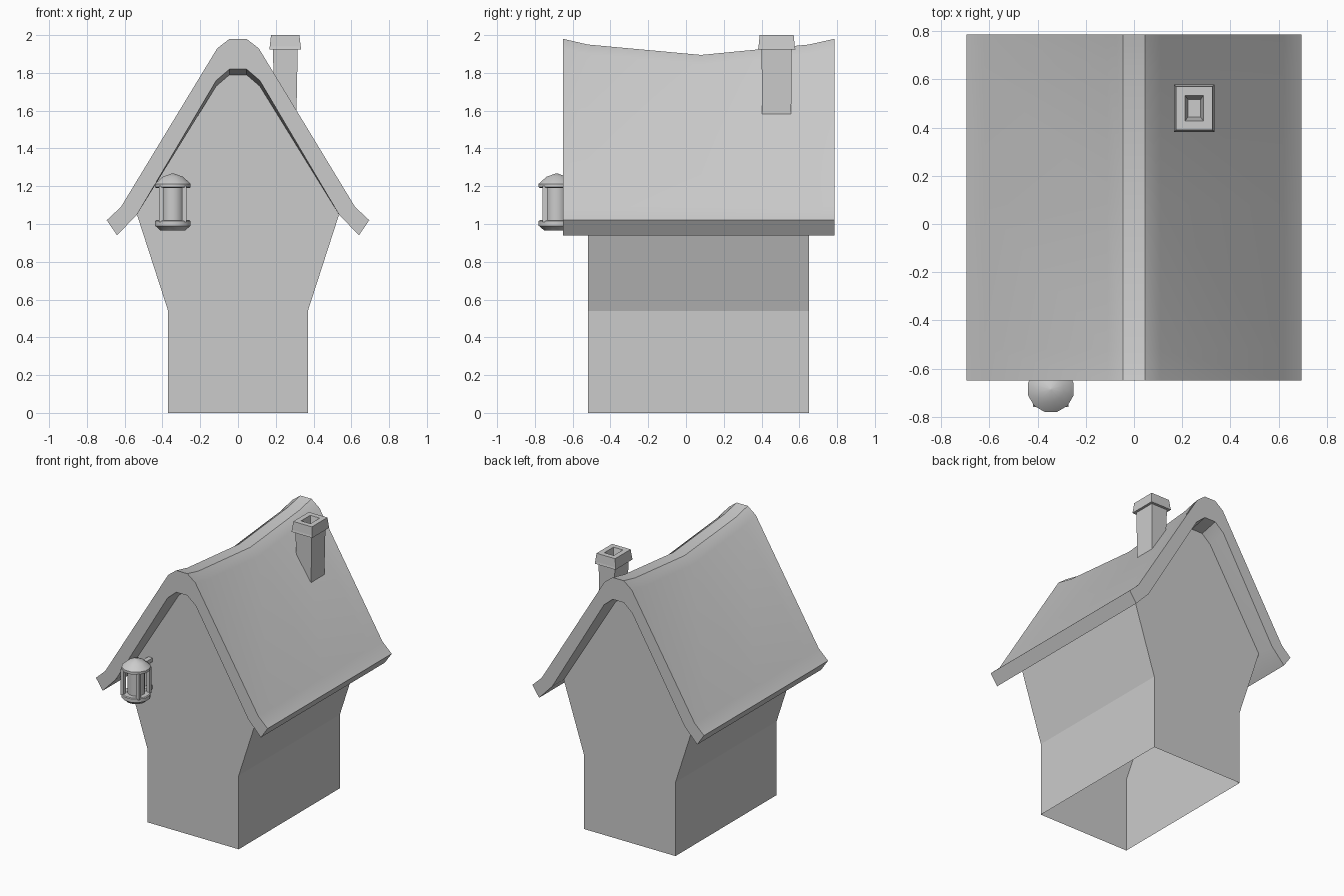
import bpy, bmesh
from math import pi, cos, sin, radians

if "Cube" in bpy.data.objects:
    bpy.data.objects.remove(bpy.data.objects["Cube"])


def loft(name, rings, caps=(True, True), smooth=None):
    """Skin a stack of closed point loops, optionally capping the ends."""
    bm = bmesh.new()
    loops = [[bm.verts.new(p) for p in ring] for ring in rings]
    for a, b in zip(loops, loops[1:]):
        n = len(a)
        for i in range(n):
            j = (i + 1) % n
            bm.faces.new((a[i], a[j], b[j], b[i]))
    for loop, cap in zip((loops[0], loops[-1]), caps):
        if cap:
            bm.faces.new(loop)
    bmesh.ops.recalc_face_normals(bm, faces=bm.faces)
    mesh = bpy.data.meshes.new(name)
    bm.to_mesh(mesh)
    bm.free()
    ob = bpy.data.objects.new(name, mesh)
    bpy.context.collection.objects.link(ob)
    if smooth:
        bpy.ops.object.select_all(action='DESELECT')
        ob.select_set(True)
        bpy.context.view_layer.objects.active = ob
        bpy.ops.object.shade_smooth_by_angle(angle=radians(smooth))
    return ob


def mirror(half):
    """Right-hand profile, listed upward, completed with its left half."""
    return half + [(-x, z) for x, z in reversed(half)]


def rect(cx, cy, hx, hy, z):
    return [(cx + sx * hx, cy + sy * hy, z)
            for sx, sy in ((-1, -1), (1, -1), (1, 1), (-1, 1))]


def circle(cx, cy, r, z, n=12):
    return [(cx + r * cos(2 * pi * (i + .5) / n),
             cy + r * sin(2 * pi * (i + .5) / n), z) for i in range(n)]


# House walls: flared section with gables, open underneath
walls = mirror([(.37, 0), (.37, .54), (.535, 1.05), (.115, 1.73), (.045, 1.79)])
house = loft("house_walls", [[(x, y, z) for x, z in walls] for y in (-.52, .65)])
bm = bmesh.new()
bm.from_mesh(house.data)
hidden = [f for f in bm.faces if len(f.verts) == 4 and
          (f.calc_center_median().z < .01 or f.calc_center_median().z > 1.1)]
bmesh.ops.delete(bm, geom=hidden, context='FACES')
bm.to_mesh(house.data)
bm.free()

# Roof: thick bent slab with a sagging ridge and straight eaves
outer = mirror([(.695, 1.02), (.62, 1.09), (.11, 1.93), (.045, 1.98)])
inner = mirror([(.64, .94), (.535, 1.05), (.115, 1.76), (.045, 1.82)])
section = outer + inner[::-1]
stations = [(-.65, 0), (-.52, .03), (.08, .085), (.65, .03), (.785, 0)]
loft("roof", [[(x, y, z - (sag if abs(x) < .2 else 0)) for x, z in section]
              for y, sag in stations], smooth=30)

# Chimney: shaft, overhanging cap and tapered flue in one skin
cx, cy = .25, .48
foot = [(x, y, 1.70 if x < cx else 1.51) for x, y, z in rect(cx, cy, .058, .076, 0)]
loft("chimney", [foot] + [rect(cx, cy, *r) for r in (
    (.066, .08, 1.925), (.084, .099, 1.925), (.082, .096, 1.94),
    (.075, .09, 2.0), (.038, .053, 2.0), (.026, .036, 1.93))])

# Lantern: base, glass, lid and corner posts
lx, ly = -.345, -.685
for name, profile in (
        ("lantern_base", [(.068, .965), (.09, .985), (.098, .99), (.098, 1.015), (.092, 1.02)]),
        ("lantern_glass", [(.058, 1.015), (.058, 1.2)]),
        ("lantern_lid", [(.09, 1.19), (.098, 1.195), (.098, 1.213), (.09, 1.22),
                         (.055, 1.25), (.004, 1.268)])):
    loft(name, [circle(lx, ly, r, z) for r, z in profile], smooth=35)
for i in range(4):
    a = pi / 4 + i * pi / 2
    px, py = lx + .087 * cos(a), ly + .087 * sin(a)
    loft(f"lantern_post_{i}", [rect(px, py, .012, .012, z) for z in (1.01, 1.2)])

# Brackets holding the lantern to the front wall
for name, z in (("upper_bracket", 1.2), ("lower_bracket", 1.0)):
    loft(name, [rect(lx, -.57, .017, .055, z + d) for d in (-.014, .014)])
